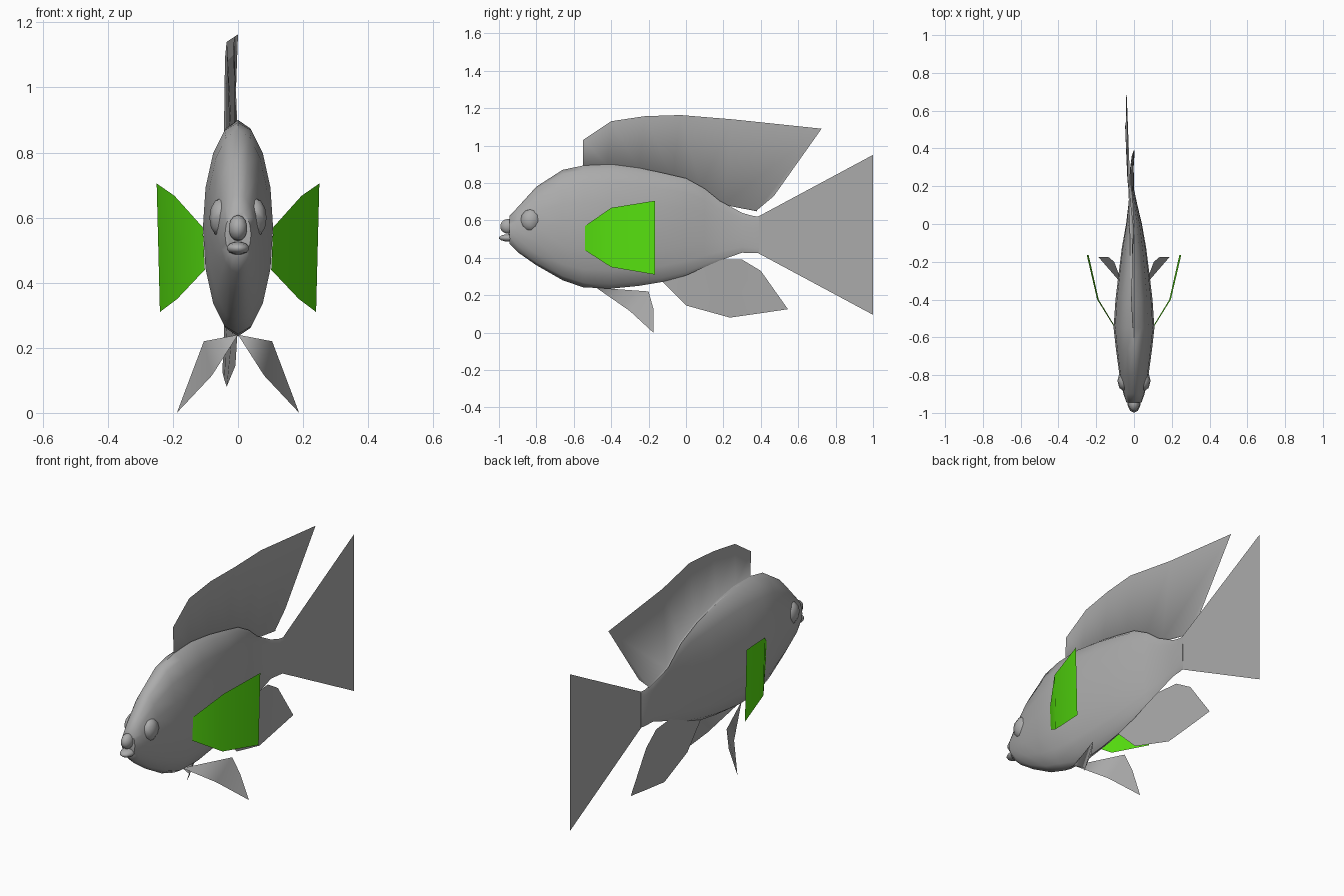
import bpy, bmesh
from math import sin, cos, pi, radians

if "Cube" in bpy.data.objects:
    bpy.data.objects.remove(bpy.data.objects["Cube"])


def material(name, color):
    m = bpy.data.materials.new(name)
    m.diffuse_color = (*color, 1)
    m.use_nodes = True
    m.node_tree.nodes["Principled BSDF"].inputs["Base Color"].default_value = m.diffuse_color
    return m


GREY = material("grey", (0.41, 0.41, 0.41))
GREEN = material("green", (0.095, 0.76, 0.005))


def finish(name, bm, mirror=False, angle=60, mat=GREY):
    me = bpy.data.meshes.new(name)
    bm.to_mesh(me)
    bm.free()
    me.materials.append(mat)
    ob = bpy.data.objects.new(name, me)
    bpy.context.collection.objects.link(ob)
    if mirror:
        ob.modifiers.new("Mirror", 'MIRROR').use_clip = True
    bpy.ops.object.select_all(action='DESELECT')
    ob.select_set(True)
    bpy.context.view_layer.objects.active = ob
    bpy.ops.object.shade_smooth_by_angle(angle=radians(angle))
    return ob


def fin(name, rows, mirror=False, angle=60, mat=GREY):
    """Thin sheet spanned between successive edge polylines."""
    bm = bmesh.new()
    grid = [[bm.verts.new(p) for p in row] for row in rows]
    for a, b in zip(grid, grid[1:]):
        for i in range(len(a) - 1):
            bm.faces.new((a[i], b[i], b[i + 1], a[i + 1]))
    bmesh.ops.remove_doubles(bm, verts=bm.verts, dist=0.0005)
    return finish(name, bm, mirror, angle, mat)


def ball(name, centre, size, segs, mirror=False):
    bm = bmesh.new()
    bmesh.ops.create_uvsphere(bm, u_segments=segs, v_segments=segs // 2 + 2, radius=1)
    bmesh.ops.scale(bm, vec=size, verts=bm.verts)
    bmesh.ops.translate(bm, vec=centre, verts=bm.verts)
    return finish(name, bm, mirror)


# Body: elliptical sections (y, bottom z, top z, half width, x offset)
sections = [
    (-0.945, 0.475, 0.622, 0.040, 0), (-0.90, 0.43, 0.67, 0.056, 0),
    (-0.80, 0.36, 0.78, 0.077, 0), (-0.66, 0.28, 0.87, 0.096, 0),
    (-0.55, 0.242, 0.893, 0.108, 0), (-0.40, 0.235, 0.90, 0.098, 0),
    (-0.25, 0.25, 0.88, 0.08, 0), (-0.13, 0.27, 0.855, 0.065, 0),
    (0.00, 0.305, 0.825, 0.042, 0), (0.10, 0.35, 0.77, 0.024, -0.006),
    (0.18, 0.385, 0.705, 0.012, -0.011), (0.30, 0.427, 0.64, 0.009, -0.011),
    (0.36, 0.425, 0.623, 0.007, -0.005), (0.39, 0.425, 0.62, 0.002, 0)]
N = 16
bm = bmesh.new()
rings = []
for y, lo, hi, w, off in sections:
    c, h = (lo + hi) / 2, (hi - lo) / 2
    rings.append([bm.verts.new((off + w * sin(2 * pi * i / N), y, c + h * cos(2 * pi * i / N)))
                  for i in range(N)])
for r, s in zip(rings, rings[1:]):
    for i in range(N):
        j = (i + 1) % N
        bm.faces.new((r[i], r[j], s[j], s[i]))
bm.faces.new(rings[0])
bm.faces.new(rings[-1])
bmesh.ops.recalc_face_normals(bm, faces=bm.faces)
finish("body", bm)

# Mouth and eyes
ball("upper_lip", (0, -0.95, 0.568), (0.030, 0.044, 0.040), 10)
ball("lower_lip", (0, -0.945, 0.506), (0.036, 0.055, 0.020), 10)
ball("eyes", (0.052, -0.83, 0.60), (0.036, 0.055, 0.06), 8, mirror=True)

# Flat tail fin
fin("tail_fin", [[(0, 0.385, 0.62), (0, 1, 0.95)], [(0, 0.385, 0.425), (0, 1, 0.095)]])

# Dorsal fin on the back ridge, with a small fold that blends it into the body
crest = [(-0.002, -0.55, 0.885), (-0.005, -0.42, 0.893), (-0.008, -0.25, 0.873),
         (-0.012, -0.07, 0.835), (-0.016, 0.08, 0.775), (-0.02, 0.20, 0.685),
         (-0.04, 0.38, 0.655)]
fold = [(x - 0.01, y, z - 0.002) for x, y, z in crest[:-1]] + [(-0.041, 0.381, 0.648)]
fin("dorsal_fin",
    [[(-0.008, -0.55, 1.03), (-0.015, -0.40, 1.13), (-0.01, -0.22, 1.157), (0, -0.03, 1.163),
      (-0.035, 0.25, 1.14), (-0.04, 0.725, 1.09), (-0.045, 0.47, 0.73)],
     crest, fold], angle=180)

# Anal fin
fin("anal_fin",
    [[(0, -0.13, 0.275), (-0.01, 0, 0.33), (-0.015, 0.155, 0.39), (-0.03, 0.30, 0.39),
      (-0.04, 0.40, 0.33)],
     [(0, -0.13, 0.275), (-0.008, 0, 0.145), (-0.035, 0.235, 0.08), (-0.042, 0.39, 0.102),
      (-0.048, 0.545, 0.125)]])

# Paired pelvic fins
fin("pelvic_fins",
    [[(0, -0.48, 0.24), (0.105, -0.20, 0.22), (0.135, -0.175, 0.13)],
     [(0, -0.48, 0.24), (0.08, -0.30, 0.115), (0.188, -0.175, 0.0)]], mirror=True, angle=30)

# Paired green pectoral fins
fin("pectoral_fins",
    [[(0.108, -0.54, 0.57), (0.195, -0.40, 0.667), (0.25, -0.165, 0.705)],
     [(0.102, -0.54, 0.44), (0.187, -0.40, 0.35), (0.24, -0.165, 0.31)]],
    mirror=True, mat=GREEN)
